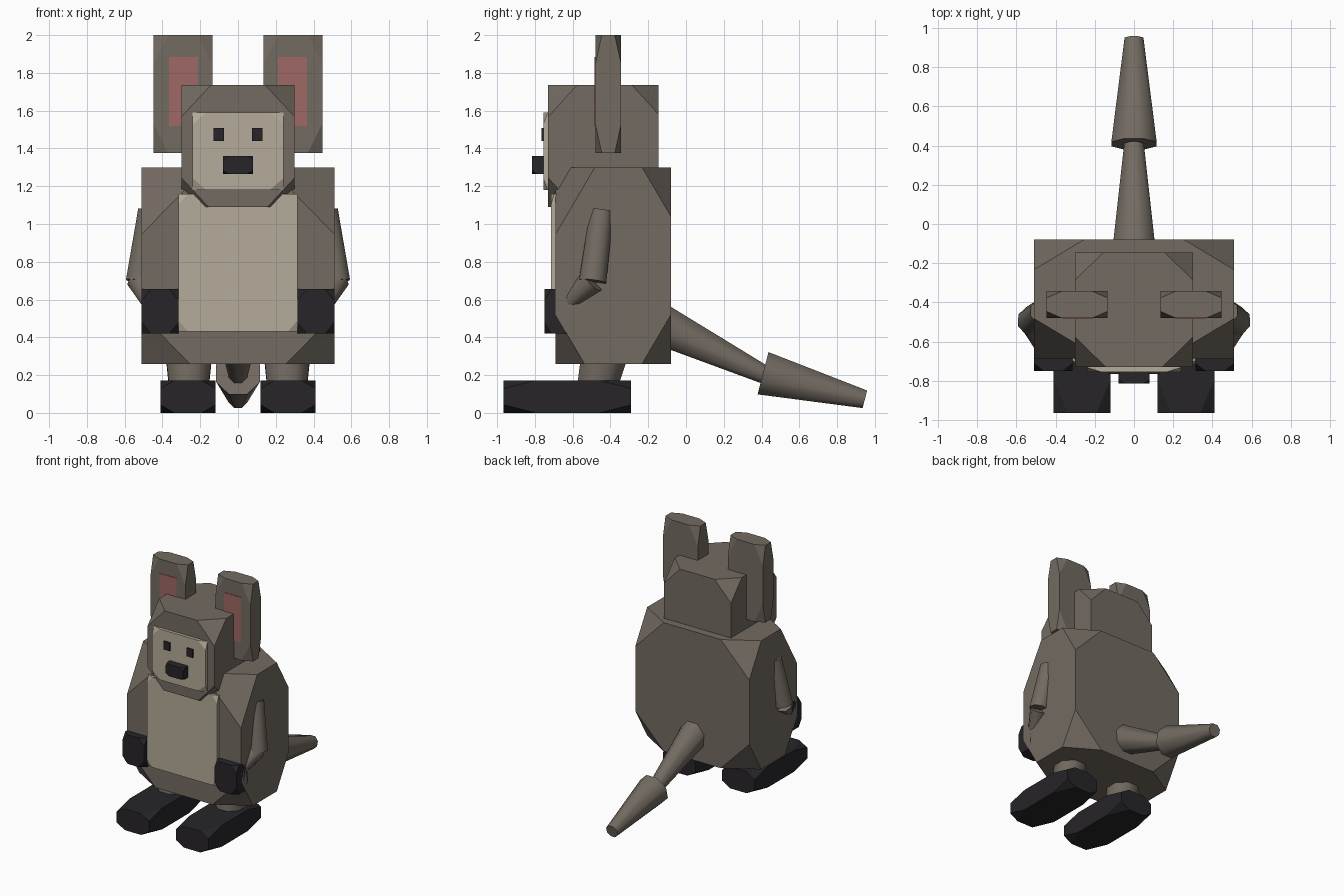
import bpy, bmesh, math
from itertools import product
from mathutils import Vector, Matrix

if "Cube" in bpy.data.objects:
    bpy.data.objects.remove(bpy.data.objects["Cube"])


def material(name, rgb):
    m = bpy.data.materials.new(name)
    m.diffuse_color = (*rgb, 1)
    m.use_nodes = True
    m.node_tree.nodes["Principled BSDF"].inputs["Base Color"].default_value = m.diffuse_color
    return m


FUR = material("fur", (0.17, 0.145, 0.12))
CREAM = material("cream", (0.46, 0.41, 0.32))
DARK = material("dark", (0.02, 0.018, 0.022))
PINK = material("pink", (0.34, 0.14, 0.13))


def finish(bm, name, mat):
    bmesh.ops.recalc_face_normals(bm, faces=bm.faces)
    me = bpy.data.meshes.new(name)
    bm.to_mesh(me)
    bm.free()
    me.materials.append(mat)
    ob = bpy.data.objects.new(name, me)
    bpy.context.collection.objects.link(ob)
    return ob


def cut_box(name, xs, ys, zs, mat, cut=0.25, front_top=None):
    """Box whose eight corners are sliced off by a fraction of each side."""
    bm = bmesh.new()
    lo = Vector((xs[0], ys[0], zs[0]))
    size = Vector((xs[1], ys[1], zs[1])) - lo
    for corner in product((0, 1), repeat=3):
        f = front_top if front_top and corner[1] == 0 and corner[2] == 1 else cut
        for axis in range(3):
            p = Vector(corner)
            p[axis] += f if corner[axis] == 0 else -f
            bm.verts.new(lo + p * size)
    bmesh.ops.convex_hull(bm, input=bm.verts)
    bmesh.ops.dissolve_limit(bm, angle_limit=0.01, verts=bm.verts, edges=bm.edges)
    return finish(bm, name, mat)


def box(name, xs, ys, zs, mat):
    bm = bmesh.new()
    bmesh.ops.create_cube(bm, size=1)
    for v in bm.verts:
        v.co = [r[0] if c < 0 else r[1] for c, r in zip(v.co, (xs, ys, zs))]
    return finish(bm, name, mat)


def limb(name, a, b, ra, rb, mat=FUR, sides=8):
    """Tapered prism running from a to b."""
    a, b = Vector(a), Vector(b)
    d = b - a
    bm = bmesh.new()
    m = (Matrix.Translation((a + b) / 2) @ d.to_track_quat('Z', 'Y').to_matrix().to_4x4()
         @ Matrix.Rotation(math.pi / sides, 4, 'Z'))
    bmesh.ops.create_cone(bm, cap_ends=True, segments=sides, radius1=ra, radius2=rb,
                          depth=d.length, matrix=m)
    ob = finish(bm, name, mat)
    bpy.ops.object.select_all(action='DESELECT')
    ob.select_set(True)
    bpy.context.view_layer.objects.active = ob
    bpy.ops.object.shade_smooth_by_angle(angle=math.radians(50))
    return ob


# Torso and belly panel
cut_box("body", (-0.51, 0.51), (-0.69, -0.08), (0.26, 1.30), FUR, 0.25, 0.34)
cut_box("belly", (-0.315, 0.315), (-0.715, -0.50), (0.43, 1.16), CREAM, 0.08)

# Head, face panel and nose
cut_box("head", (-0.30, 0.30), (-0.73, -0.145), (1.09, 1.735), FUR, 0.24, 0.26)
cut_box("face", (-0.24, 0.24), (-0.755, -0.60), (1.18, 1.59), CREAM, 0.15)
cut_box("nose", (-0.08, 0.08), (-0.815, -0.70), (1.265, 1.36), DARK, 0.2)

# Tail in two tapered pieces
limb("tail_base", (0, -0.20, 0.50), (0, 0.42, 0.20), 0.125, 0.052)
limb("tail_tip", (0, 0.408, 0.21), (0, 0.947, 0.072), 0.125, 0.052)


def span(s, a, b):
    return tuple(sorted((s * a, s * b)))


# Paired parts
for s, side in ((-1, "left"), (1, "right")):
    box("eye_" + side, span(s, 0.075, 0.13), (-0.765, -0.72), (1.44, 1.507), DARK)
    cut_box("ear_" + side, span(s, 0.135, 0.447), (-0.48, -0.343), (1.375, 2.0), FUR)
    box("inner_ear_" + side, span(s, 0.213, 0.365), (-0.484, -0.44), (1.52, 1.885), PINK)
    limb("upper_arm_" + side, (s * 0.467, -0.447, 1.07), (s * 0.52, -0.495, 0.695), 0.066, 0.078)
    limb("forearm_" + side, (s * 0.52, -0.495, 0.70), (s * 0.46, -0.63, 0.575), 0.07, 0.045)
    cut_box("hand_" + side, span(s, 0.315, 0.51), (-0.75, -0.60), (0.42, 0.655), DARK)
    limb("leg_" + side, (s * 0.26, -0.42, 0.36), (s * 0.26, -0.48, 0.10), 0.138, 0.11)
    cut_box("foot_" + side, span(s, 0.12, 0.41), (-0.965, -0.29), (0.0, 0.172), DARK)
